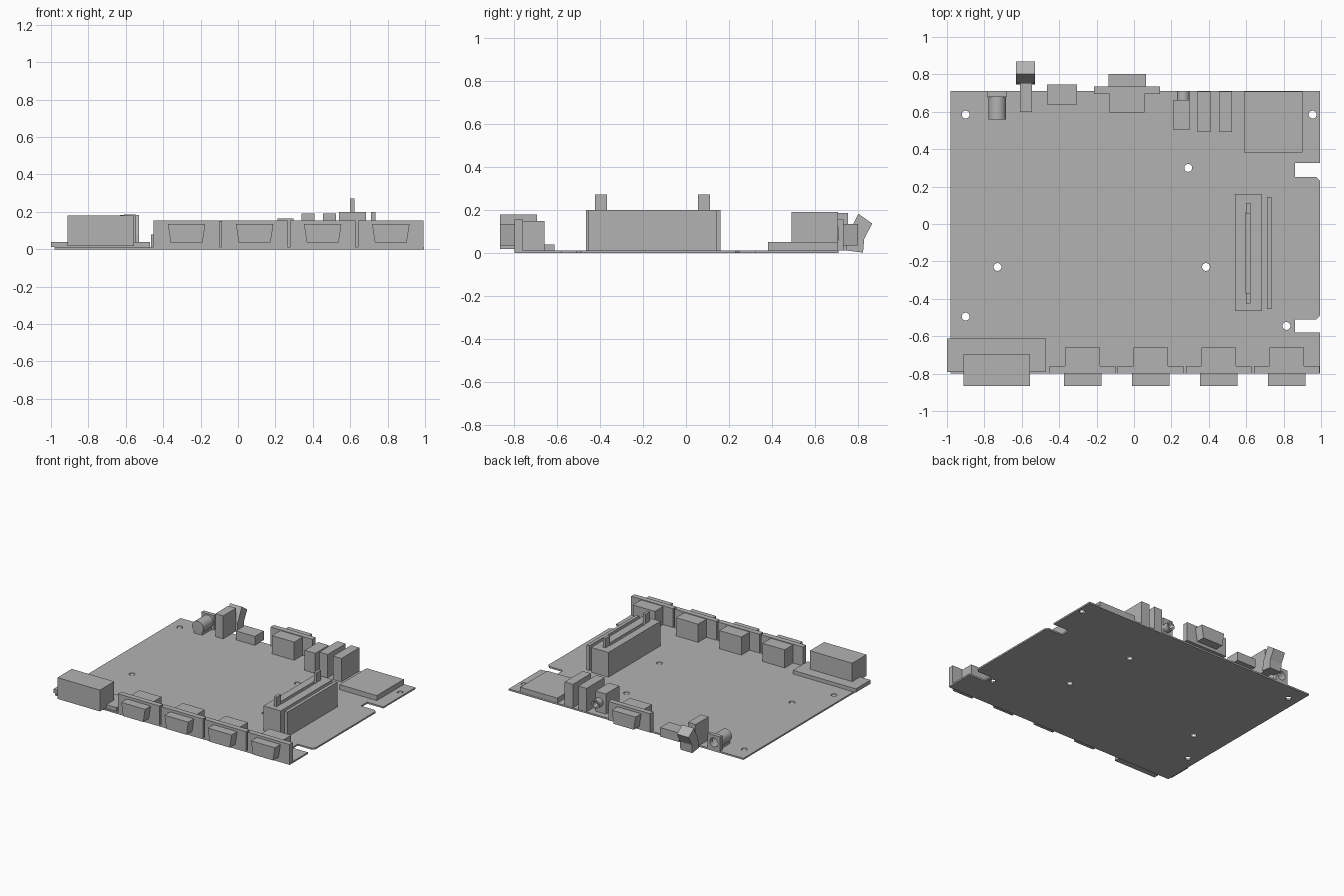
import bpy, bmesh
from math import pi

cube = bpy.data.objects.get("Cube")
if cube:
    bpy.data.objects.remove(cube, do_unlink=True)

grey = bpy.data.materials.new("plain grey")
grey.use_nodes = True
grey.diffuse_color = (0.45, 0.45, 0.45, 1)
grey.node_tree.nodes["Principled BSDF"].inputs["Base Color"].default_value = (0.45, 0.45, 0.45, 1)

PCB = 0.012  # board thickness


def prism(name, points, place, depth):
    """Extrude a flat outline; place() maps outline points to space."""
    bm = bmesh.new()
    face = bm.faces.new([bm.verts.new(place(a, b)) for a, b in points])
    ext = bmesh.ops.extrude_face_region(bm, geom=[face])
    verts = [v for v in ext["geom"] if isinstance(v, bmesh.types.BMVert)]
    bmesh.ops.translate(bm, verts=verts, vec=depth)
    bmesh.ops.recalc_face_normals(bm, faces=bm.faces[:])
    mesh = bpy.data.meshes.new(name)
    bm.to_mesh(mesh)
    bm.free()
    mesh.materials.append(grey)
    ob = bpy.data.objects.new(name, mesh)
    bpy.context.collection.objects.link(ob)
    return ob


def box(name, x0, x1, y0, y1, z0, z1):
    corners = [(x0, y0), (x1, y0), (x1, y1), (x0, y1)]
    return prism(name, corners, lambda a, b: (a, b, z0), (0, 0, z1 - z0))


def cylinder(name, r, depth, loc, along_y=False, sides=24):
    bpy.ops.mesh.primitive_cylinder_add(vertices=sides, radius=r, depth=depth, location=loc,
                                        rotation=(pi / 2 if along_y else 0, 0, 0))
    ob = bpy.context.object
    ob.name = name
    ob.data.materials.append(grey)
    bpy.ops.object.shade_smooth_by_angle()
    return ob


def cut(target, cutter):
    mod = target.modifiers.new("cut", "BOOLEAN")
    mod.operation = "DIFFERENCE"
    mod.object = cutter
    bpy.context.view_layer.objects.active = target
    bpy.ops.object.modifier_apply(modifier=mod.name)
    bpy.data.objects.remove(cutter, do_unlink=True)


# Board with two edge notches and mounting holes
c = 0.02
outline = [(-0.98, -0.8), (0.995, -0.8), (0.995, -0.58), (0.86, -0.58), (0.86, -0.51),
           (0.995 - c, -0.51), (0.995, -0.51 + c), (0.995, 0.25 - c), (0.995 - c, 0.25),
           (0.86, 0.25), (0.86, 0.325), (0.995, 0.325), (0.995, 0.71), (-0.98, 0.71)]
board = prism("circuit_board", outline, lambda a, b: (a, b, 0), (0, 0, PCB))
for x, y in [(-0.9, 0.585), (0.955, 0.585), (0.29, 0.3), (-0.73, -0.23),
             (0.385, -0.23), (-0.9, -0.495), (0.815, -0.545)]:
    cut(board, cylinder("hole_cutter", 0.021, 0.1, (x, y, 0)))


# Connector with flange, inner body and tapered shell; side is -1 front, 1 back
def serial_port(name, x, edge, side):
    def span(a, b):
        return sorted((edge + side * a, edge + side * b))
    box(name + "_flange", x - 0.176, x + 0.176, *span(-0.04, 0), PCB, 0.155)
    box(name + "_body", x - 0.093, x + 0.093, *span(-0.14, -0.04), PCB, 0.15)
    shell = [(-0.085, 0.035), (0.085, 0.035), (0.1, 0.135), (-0.1, 0.135)]
    prism(name + "_shell", shell, lambda a, b: (x + a, edge, b), (0, side * 0.067, 0))


for i in range(4):
    serial_port(f"front_port_{i + 1}", -0.275 + i * 0.364, -0.8, -1)
serial_port("back_port", -0.037, 0.735, 1)

# Front left socket on its mounting plate
box("socket_plate", -1, -0.47, -0.79, -0.613, PCB, 0.04)
box("socket_housing", -0.912, -0.555, -0.867, -0.695, 0.018, 0.18)

# Tall slot connector with recess, end latches and a thin rail beside it
slot = box("slot_connector", 0.54, 0.685, -0.465, 0.16, PCB, 0.2)
cut(slot, box("recess_cutter", 0.597, 0.623, -0.368, 0.062, 0.08, 0.3))
for name, y in (("front_latch", -0.425), ("back_latch", 0.055)):
    box(name, 0.6, 0.622, y, y + 0.056, 0.19, 0.272)
box("slot_rail", 0.71, 0.735, -0.455, 0.145, PCB, 0.2)

# Back edge: card tray, upright sockets and a low socket
box("card_tray", 0.587, 0.9, 0.383, 0.708, PCB, 0.05)
box("upright_socket_1", 0.34, 0.41, 0.492, 0.708, PCB, 0.19)
box("upright_socket_2", 0.455, 0.525, 0.492, 0.708, PCB, 0.19)
box("low_socket", -0.465, -0.305, 0.638, 0.747, PCB, 0.08)

# Audio jack with hollow collar
box("audio_body", 0.21, 0.298, 0.502, 0.664, PCB, 0.165)
collar = cylinder("audio_collar", 0.033, 0.048, (0.264, 0.686, 0.09), True)
cut(collar, cylinder("bore_cutter", 0.02, 0.1, (0.264, 0.72, 0.09), True))

# Round power jack with bored square face
face = box("power_face", -0.785, -0.68, 0.68, 0.71, PCB, 0.122)
barrel = cylinder("power_barrel", 0.047, 0.12, (-0.731, 0.62, 0.066), True, 32)
cut(face, cylinder("bore_cutter", 0.034, 0.1, (-0.731, 0.7, 0.066), True))
cut(barrel, cylinder("bore_cutter", 0.034, 0.1, (-0.731, 0.66, 0.066), True))
box("barrel_support", -0.765, -0.697, 0.565, 0.68, PCB, 0.03)

# Power switch and its bent rocker
box("switch_body", -0.61, -0.545, 0.6, 0.755, PCB, 0.187)
rocker = [(0.745, 0.012), (0.825, 0.002), (0.83, 0.065), (0.868, 0.137),
          (0.803, 0.183), (0.755, 0.085)]
prism("switch_rocker", rocker, lambda a, b: (-0.63, a, b), (0.1, 0, 0))
